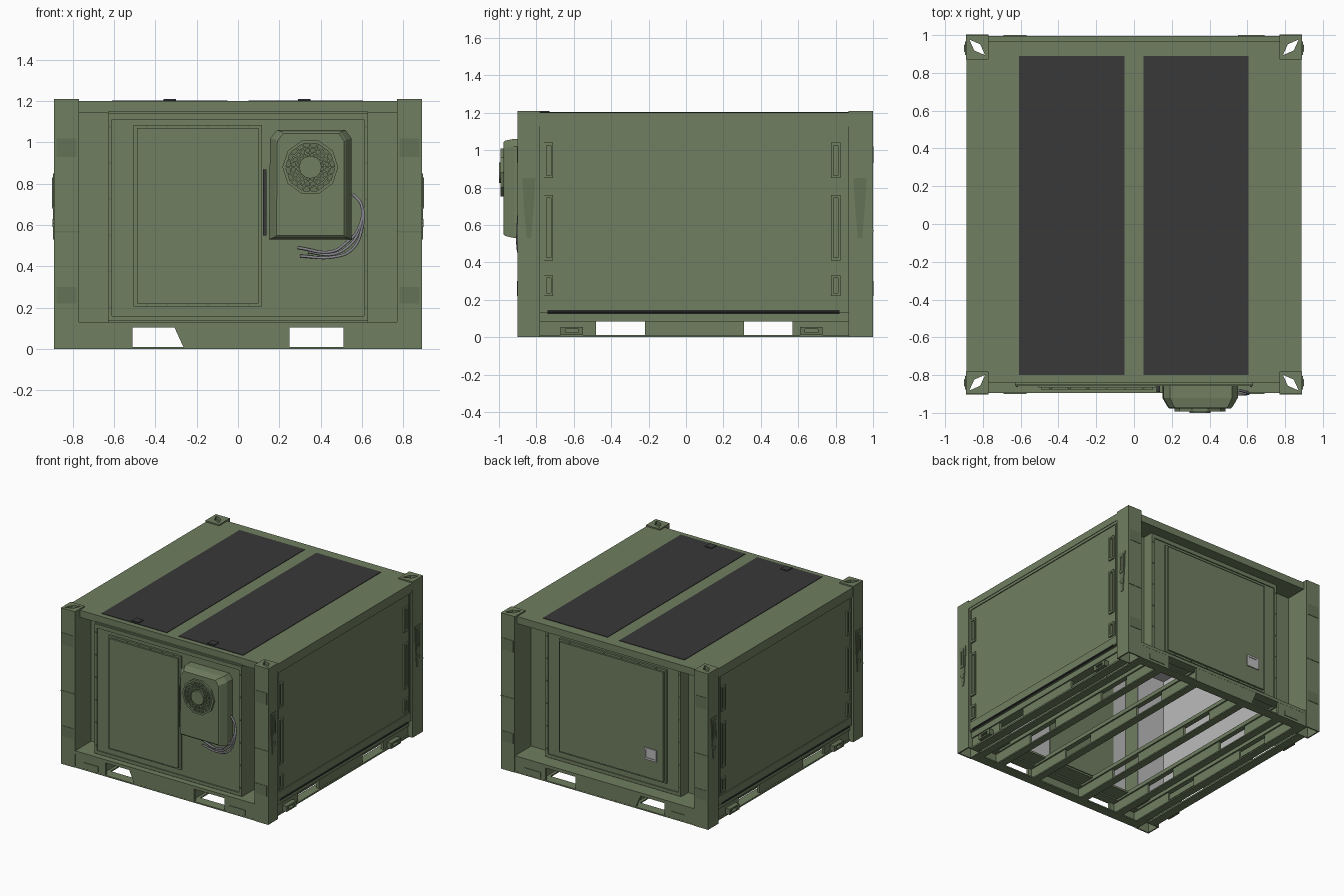
import bpy, bmesh, math
from mathutils import Vector

if "Cube" in bpy.data.objects:
    bpy.data.objects.remove(bpy.data.objects["Cube"])


def material(name, rgb):
    m = bpy.data.materials.new(name)
    m.diffuse_color = (*rgb, 1)
    m.use_nodes = True
    m.node_tree.nodes["Principled BSDF"].inputs["Base Color"].default_value = m.diffuse_color
    return m


GREEN = material("olive_paint", (0.163, 0.21, 0.118))
SHADE = material("dark_olive", (0.13, 0.17, 0.095))
BLACK = material("grip_black", (0.04, 0.04, 0.04))
STEEL = material("light_steel", (0.5, 0.5, 0.5))
HOSE = material("hose_grey", (0.25, 0.25, 0.28))


def at(axis, u, v, w):
    return {"x": (w, u, v), "y": (u, w, v), "z": (u, v, w)}[axis]


class Part:
    """One mesh object gathered from simple solids."""

    def __init__(self, name, mat=GREEN):
        self.name, self.mat, self.bm = name, mat, bmesh.new()

    def loft(self, rings):
        vs = [[self.bm.verts.new(p) for p in r] for r in rings]
        n = len(vs[0])
        for a, b in zip(vs, vs[1:]):
            for i in range(n):
                self.bm.faces.new((a[i], a[(i + 1) % n], b[(i + 1) % n], b[i]))
        self.bm.faces.new(vs[0][::-1])
        self.bm.faces.new(vs[-1])

    def prism(self, pts, axis, a, b):
        self.loft([[at(axis, u, v, w) for u, v in pts] for w in (a, b)])

    def box(self, x0, x1, y0, y1, z0, z1):
        self.prism([(x0, y0), (x1, y0), (x1, y1), (x0, y1)], "z", z0, z1)

    def disc(self, u, v, r, axis, a, b, n=8):
        self.prism(circle(u, v, r, n), axis, a, b)

    def ring(self, outer, inner, axis, a, b):
        loops = [[self.bm.verts.new(at(axis, u, v, w)) for u, v in l]
                 for l, w in ((outer, a), (outer, b), (inner, b), (inner, a))]
        n = len(outer)
        for k in range(4):
            p, q = loops[k], loops[(k + 1) % 4]
            for i in range(n):
                self.bm.faces.new((p[i], p[(i + 1) % n], q[(i + 1) % n], q[i]))

    def done(self):
        bmesh.ops.recalc_face_normals(self.bm, faces=self.bm.faces)
        me = bpy.data.meshes.new(self.name)
        self.bm.to_mesh(me)
        self.bm.free()
        me.materials.append(self.mat)
        bpy.context.collection.objects.link(bpy.data.objects.new(self.name, me))


def circle(u, v, r, n):
    return [(u + r * math.cos(2 * math.pi * i / n), v + r * math.sin(2 * math.pi * i / n)) for i in range(n)]


def rect(u0, u1, v0, v1):
    return [(u1, v1), (u0, v1), (u0, v0), (u1, v0)]


SIDES = (-1, 1)
# each end: outer face, post inner face, wall face, outward direction, bay half width
ENDS = {"front": (-0.9, -0.78, -0.85, -1, .63), "back": (1.0, 0.87, 0.885, 1, .58)}

# hollow corner posts, pierced top fittings, tie-down plates and latches
for end, (yo, yi, yw, d, bay) in ENDS.items():
    for s in SIDES:
        tag = f"{end}_{'right' if s > 0 else 'left'}"
        cx, cy = 0.83 * s, (yo + yi) / 2
        hy = abs(yo - yi) / 2
        outer = rect(cx - 0.06, cx + 0.06, cy - hy, cy + hy)
        p = Part(tag + "_post")
        p.ring(outer, rect(cx - 0.05, cx + 0.05, cy - hy + 0.01, cy + hy - 0.01), "z", 0, 1.19)
        p.done()
        p = Part(tag + "_corner_fitting")
        hole = []
        for a, b in ((1, 1), (-1, 1), (-1, -1), (1, -1)):
            r = 0.042 if a * b == s * d else 0.016
            hole.append((cx + a * r, cy + b * r))
        p.ring(outer, hole, "z", 1.185, 1.21)
        p.done()
        p = Part(tag + "_tie_plates", SHADE)
        for z0, z1 in ((0.22, 0.3), (0.93, 1.02)):
            p.prism(rect(cx - 0.048, cx + 0.048, z0, z1), "y", yo, yo + d * 0.003)
        p.prism(rect(cx - 0.06, cx + 0.06, 0.565, 0.572), "y", yo, yo + d * 0.003)
        p.done()
        p = Part(tag + "_latch", SHADE)
        yl = -0.84 if d < 0 else 0.93
        shape = ((-.035, .85), (.035, .85), (.028, .72), (.012, .53), (-.012, .53), (-.028, .72))
        p.prism([(yl + u, v) for u, v in shape], "x", 0.888 * s, 0.895 * s)
        p.ring(rect(yl - .018, yl + .018, .68, .83), rect(yl - .008, yl + .008, .7, .81), "x", 0.89 * s, 0.9 * s)
        p.disc(yl, 0.61, 0.02, "x", 0.89 * s, 0.898 * s)
        p.done()

# end walls: centre bay with deep slots beside the posts, sill and forklift rail
for end, (yo, yi, yw, d, bay) in ENDS.items():
    deep, t = yo - d * .2, -d * .02
    half = [(bay, yw), (bay, deep), (.77, deep), (.77, yi), (.79, yi), (.79, deep + t),
            (bay - .02, deep + t), (bay - .02, yw + t)]
    p = Part(end + "_wall")
    p.prism(half + [(-x, y) for x, y in half[::-1]], "z", 0.12, 1.15)
    p.ring(rect(-bay, bay, .135, 1.14), rect(.02 - bay, bay - .02, .16, 1.11), "y", yw, yw + d * 0.008)
    p.prism(rect(-.78, .78, .115, .13), "y", yo - d * .01, deep)
    p.done()
    p = Part(end + "_liner", STEEL)
    p.prism(rect(.02 - bay, bay - .02, .13, 1.13), "y", yw + t, yw + 1.5 * t)
    for s in SIDES:
        p.prism(rect((bay - .03) * s, .84 * s, .13, 1.13), "y", deep + t, deep + 1.5 * t)
    p.done()
    p = Part(end + "_bottom_rail")
    for z0, z1 in ((0, .01), (.105, .13)):
        p.prism(rect(-.77, .77, z0, z1), "y", yo - d * .004, yo - d * .08)
    for web in ([(-.77, 0), (-.51, 0), (-.51, .11), (-.77, .11)],
                [(-.26, 0), (.25, 0), (.25, .11), (-.31, .11)],
                [(.51, 0), (.77, 0), (.77, .11), (.51, .11)]):
        p.prism(web, "y", yo - d * .005, yo - d * .025)
    for x0, x1 in ((-.69, -.57), (.55, .69)):
        p.prism(rect(x0, x1, .02, .06), "y", yo, yo - d * .01)
    p.done()

# end doors, with bolts round the rim
for end, x0, x1, z0, z1 in (("front", -.49, .1, .22, 1.07), ("back", -.445, .445, .22, 1.07)):
    yo, yi, yw, d, bay = ENDS[end]
    p = Part(end + "_door")
    p.prism(rect(x0, x1, z0, z1), "y", yw, yw + d * .03)
    p.ring(rect(x0 - .015, x1 + .015, z0 - .015, z1 + .015), rect(x0, x1, z0, z1), "y", yw, yw + d * .016)
    p.done()
    p = Part(end + "_door_inner_panel")
    p.prism(rect(x0, x1, z0, z1), "y", yw - d * .03, yw - d * .036)
    p.done()
    p = Part(end + "_bolts", SHADE)
    for i in range(6):
        z = .2 + i * .175
        for x in (.01 - bay, bay - .01):
            p.disc(x, z, .006, "y", yw, yw + d * .012)
        for zz in (z0 - .007, z1 + .007):
            p.disc(x0 + (x1 - x0) * (i + .5) / 6, zz, .006, "y", yw, yw + d * .02)
    p.done()

p = Part("door_hinge", BLACK)
p.box(.12, .137, -.89, -.85, .55, .87)
p.done()
p = Part("back_vent_plate", STEEL)
p.ring(rect(-.39, -.285, .36, .45), rect(-.375, -.3, .375, .435), "y", .91, .923)
p.prism(rect(-.375, -.3, .375, .435), "y", .91, .918)
p.done()

# side walls: panel, trims, hinge plates, lower rail with fork openings
for s in SIDES:
    tag = "right" if s > 0 else "left"
    p = Part(tag + "_side_panel")
    p.prism(rect(-.78, .87, .13, 1.15), "x", .85 * s, .876 * s)
    for y0, y1, z0, z1 in ((-.78, .87, 1.125, 1.15), (-.77, .86, .135, .2), (-.77, -.76, .2, 1.13),
                           (.84, .85, .2, 1.13)):
        p.prism(rect(y0, y1, z0, z1), "x", .87 * s, .883 * s)
    for y in (-.735, .8):
        for z0, z1 in ((.22, .33), (.41, .76), (.85, 1.04)):
            p.ring(rect(y - .025, y + .025, z0, z1), rect(y - .012, y + .012, z0 + .015, z1 - .015),
                   "x", .87 * s, .888 * s)
    p.done()
    p = Part(tag + "_side_liner", STEEL)
    p.prism(rect(-.7, .8, .13, 1.13), "x", .838 * s, .85 * s)
    p.done()
    p = Part(tag + "_lower_hinge", BLACK)
    p.disc(.88 * s, .135, .008, "y", -.74, .82)
    p.done()
    p = Part(tag + "_side_rail")
    for z0, z1 in ((0, .012), (.085, .13)):
        p.prism(rect(-.78, .87, z0, z1), "x", .79 * s, .86 * s)
    for y0, y1 in ((-.78, -.48), (-.22, .31), (.57, .87)):
        p.prism(rect(y0, y1, 0, .09), "x", .83 * s, .85 * s)
    p.done()
    p = Part(tag + "_lashing_brackets", SHADE)
    for y in (-.61, .67):
        p.ring(rect(y - .06, y + .06, .012, .055), rect(y - .035, y + .035, .024, .043), "x", .84 * s, .888 * s)
    p.done()

# roof with end headers and two grip pads
p = Part("roof")
p.box(-.887, .887, -.78, .87, 1.145, 1.2)
for yi, ye in ((-.78, -.84), (.87, .97)):
    p.prism(rect(-.77, .77, 1.145, 1.2), "y", yi, ye)
p.done()
p = Part("ceiling_liner", STEEL)
p.box(-.84, .84, -.68, .78, 1.13, 1.144)
p.done()
p = Part("roof_grip_pads", BLACK)
for x0, x1, xc in ((-.61, -.05, -.33), (.05, .605, .32)):
    p.box(x0, x1, -.8, .89, 1.2, 1.204)
    p.box(xc - .03, xc + .03, -.79, -.73, 1.203, 1.21)
p.done()

# open underframe: long bearers notched for the fork openings
p = Part("underframe_bearers")
for s in SIDES:
    for x in (.74, .55, .22):
        p.box(s * x - .02, s * x + .02, -.87, .97, .1, .13)
        p.box(s * x - .03, s * x + .03, -.87, .97, 0, .01)
        for y0, y1 in ((-.87, -.49), (-.21, .3), (.58, .97)):
            p.box(s * x - .008, s * x + .008, y0, y1, .01, .105)
p.done()

# cooling unit on the front, its inner duct, fan and hoses
outline = [(.15, .53), (.55, .53), (.55, 1.02), (.52, 1.06), (.19, 1.06), (.155, 1.02)]


def shrunk(kx, kz):
    return [(.35 + (u - .35) * kx, .82 + (v - .82) * kz) for u, v in outline]


p = Part("cooling_unit")
p.loft([[at("y", u, v, y) for u, v in shrunk(kx, kz)]
        for kx, kz, y in ((1, 1, -.85), (1, 1, -.92), (.86, .96, -.968), (.82, .93, -.976))])
p.done()
p = Part("cooling_inner_duct", STEEL)
p.ring(rect(.12, .58, .5, 1.0), rect(.17, .53, .55, .95), "y", -.82, -.77)
p.prism(rect(.17, .53, .55, .95), "y", -.82, -.79)
p.done()
p = Part("fan_housing")
p.ring(circle(.35, .88, .135, 10), circle(.35, .88, .12, 10), "y", -.974, -.992)
p.disc(.35, .88, .055, "y", -.974, -1.0, 12)
p.done()
p = Part("fan_grille")
for r in (.07, .095):
    p.ring(circle(.35, .88, r + .004, 20), circle(.35, .88, r - .004, 20), "y", -.982, -.992)
for i in range(20):
    a = 2 * math.pi * i / 20
    c, s = math.cos(a), math.sin(a)
    p.prism([(.35 + r * c - w * s, .88 + r * s + w * c)
             for r, w in ((.045, -.004), (.123, -.004), (.123, .004), (.045, .004))], "y", -.978, -.988)
p.done()
p = Part("fan_well", SHADE)
p.disc(.35, .88, .12, "y", -.97, -.978, 10)
p.done()

for i, (dx, dz, end_x) in enumerate(((0, 0, .3), (-.012, .02, .34), (-.02, .04, .29))):
    cu = bpy.data.curves.new("hose", "CURVE")
    cu.dimensions, cu.bevel_depth, cu.bevel_resolution, cu.resolution_u = "3D", .007, 2, 8
    sp = cu.splines.new("BEZIER")
    path = [(.555, -.88, .75), (.597, -.89, .7), (.597 + dx, -.9, .57), (.55 + dx, -.9, .48 + dz),
            (.46, -.89, .445 + dz * .7), (end_x, -.865, .45 + dz)]
    sp.bezier_points.add(len(path) - 1)
    for bp, co in zip(sp.bezier_points, path):
        bp.co = Vector(co)
        bp.handle_left_type = bp.handle_right_type = "AUTO"
    cu.use_fill_caps = True
    cu.materials.append(HOSE)
    bpy.context.collection.objects.link(bpy.data.objects.new(f"cooling_hose_{i + 1}", cu))
